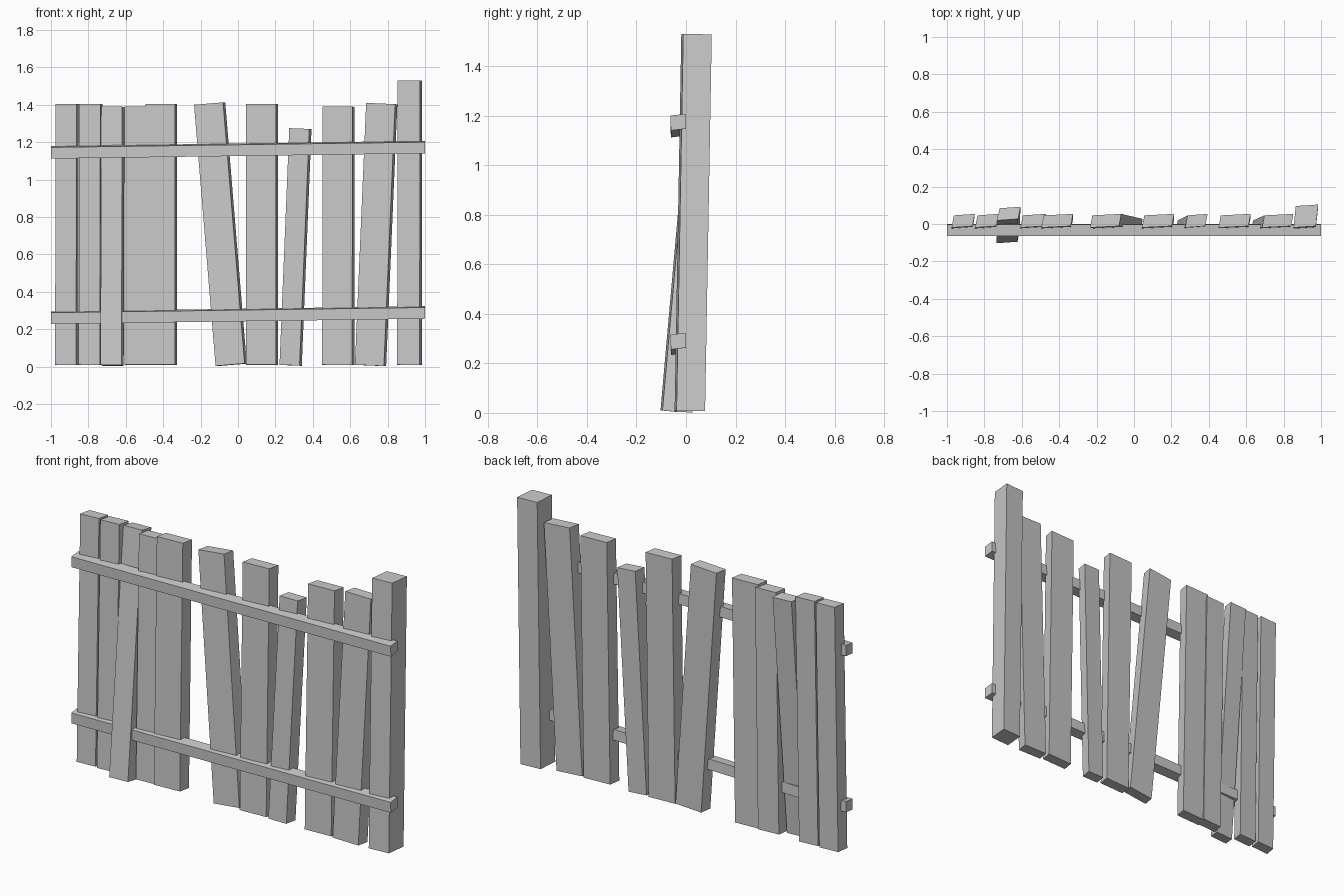
import bpy
import bmesh
from mathutils import Vector

cube = bpy.data.objects.get("Cube")
if cube:
    bpy.data.objects.remove(cube, do_unlink=True)

# Single grey wood colour
GREY = (0.6, 0.6, 0.6, 1.0)
wood = bpy.data.materials.new("grey wood")
wood.use_nodes = True
wood.diffuse_color = GREY
wood.node_tree.nodes["Principled BSDF"].inputs["Base Color"].default_value = GREY


def board(name, origin, across, up, back):
    """Slanted box spanned by three edge vectors from its lower front left corner."""
    o, a, u, b = (Vector(v) for v in (origin, across, up, back))
    bm = bmesh.new()
    bmesh.ops.create_cube(bm, size=1)
    for v in bm.verts:
        i, j, k = (c + 0.5 for c in v.co)
        v.co = o + a * i + b * j + u * k
    bmesh.ops.recalc_face_normals(bm, faces=bm.faces)
    mesh = bpy.data.meshes.new(name)
    bm.to_mesh(mesh)
    bm.free()
    mesh.materials.append(wood)
    bpy.context.collection.objects.link(bpy.data.objects.new(name, mesh))


def upright(name, x, width, height, slant=0.0, depth=0.065, y=-0.046, lean=0.027):
    """Vertical board; slant shifts its top sideways, lean shifts it backwards."""
    drop = -width * slant / height
    base = 0.004 if slant < 0 else 0.01
    board(name, (x, y, base), (width, 0.008, drop),
          (slant, lean, height), (0.012, depth, -depth * lean / height))


# Pickets: left edge, width, height, sideways slant
pickets = [
    (-0.978, 0.112, 1.395, 0.003),
    (-0.852, 0.113, 1.395, 0.003),
    (-0.607, 0.125, 1.38, 0.0),
    (-0.495, 0.157, 1.395, 0.0),
    (-0.12, 0.155, 1.396, -0.115),
    (0.043, 0.16, 1.395, 0.0),
    (0.222, 0.107, 1.265, 0.052),
    (0.45, 0.16, 1.38, 0.002),
    (0.625, 0.155, 1.4, 0.06),
]
for n, (x, width, height, slant) in enumerate(pickets, 1):
    upright(f"picket_{n}", x, width, height, slant)

# Loose picket, its foot kicked out over the lower rail
upright("loose_picket", -0.735, 0.112, 1.38, 0.004, y=-0.103, lean=0.122)

# Tall end post
upright("end_post", 0.851, 0.12, 1.52, 0.002, depth=0.115)

# Cross rails, rising slightly to one side
for name, z in (("lower_rail", 0.228), ("upper_rail", 1.112)):
    board(name, (-1, -0.061, z), (2, 0, 0.028), (0, -0.002, 0.06), (0, 0.06, 0.007))
